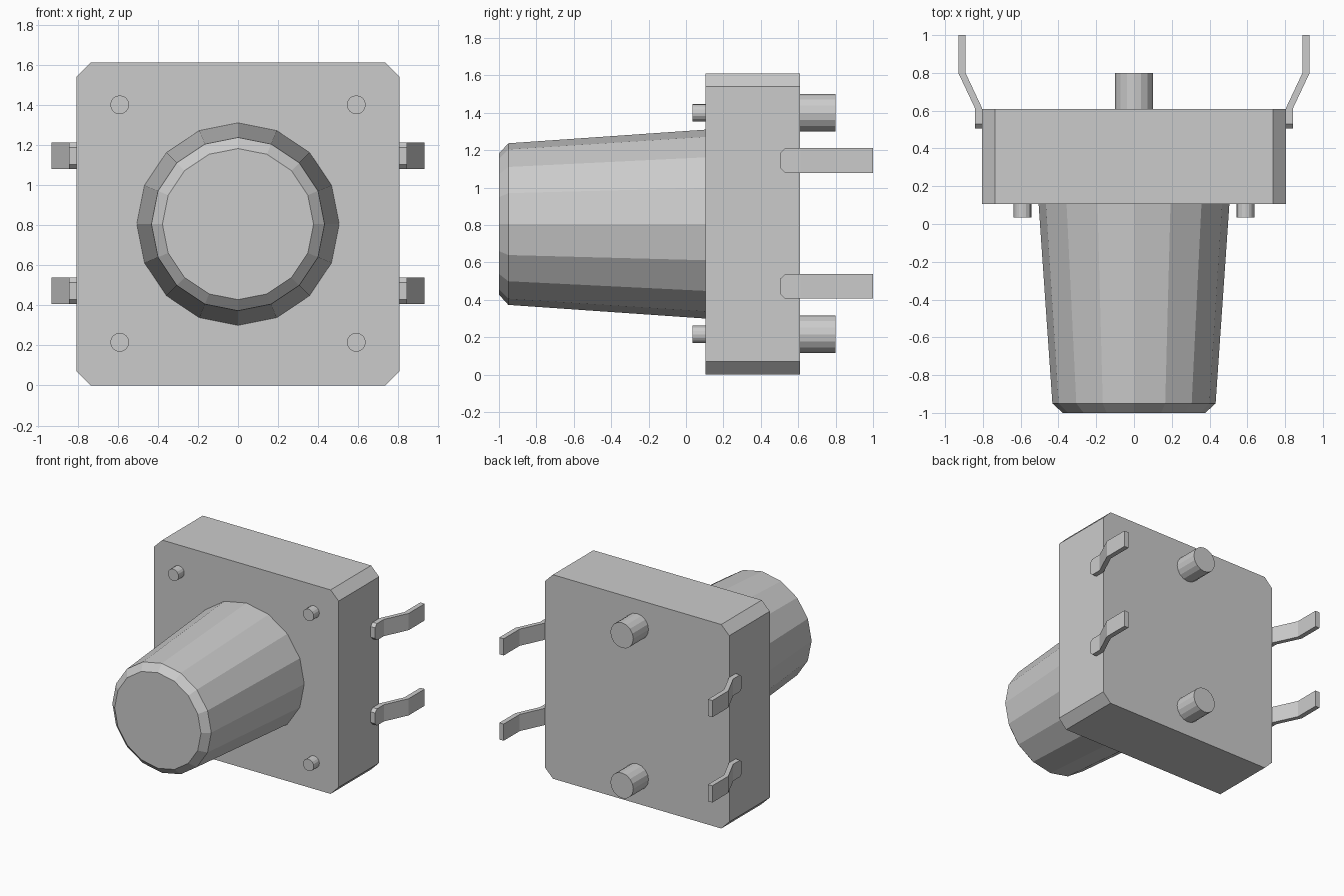
import bpy
from math import cos, sin, tau

if "Cube" in bpy.data.objects:
    bpy.data.objects.remove(bpy.data.objects["Cube"])

CZ = 0.805  # centre height of the switch


def make(name, rings):
    """Skin a list of equal-length point rings and cap both ends."""
    n = len(rings[0])
    verts = [p for ring in rings for p in ring]
    faces = [tuple(range(n)), tuple(range(len(verts) - n, len(verts)))]
    for r in range(len(rings) - 1):
        for i in range(n):
            a, b = r * n + i, r * n + (i + 1) % n
            faces.append((a, b, b + n, a + n))
    mesh = bpy.data.meshes.new(name)
    mesh.from_pydata(verts, [], faces)
    obj = bpy.data.objects.new(name, mesh)
    bpy.context.collection.objects.link(obj)
    bpy.context.view_layer.objects.active = obj
    # consistent outward normals
    bpy.ops.object.select_all(action='DESELECT')
    obj.select_set(True)
    bpy.ops.object.mode_set(mode='EDIT')
    bpy.ops.mesh.select_all(action='SELECT')
    bpy.ops.mesh.normals_make_consistent(inside=False)
    bpy.ops.object.mode_set(mode='OBJECT')
    return obj


def turned(name, x, z, profile, sides=16):
    """Round part along y from (y, radius) pairs."""
    return make(name, [[(x + r * cos(tau * i / sides), y, z + r * sin(tau * i / sides))
                        for i in range(sides)] for y, r in profile])


# Square housing with chamfered corners
h, c = 0.805, 0.735
outline = [(h, c), (c, h), (-c, h), (-h, c), (-h, -c), (-c, -h), (c, -h), (h, -c)]
make("housing", [[(x, y, CZ + z) for x, z in outline] for y in (0.105, 0.61)])

# Tapered push button with bevelled tip
turned("button", 0, CZ, [(0.105, 0.505), (-0.95, 0.432), (-1.0, 0.377)])

# Small front rivets and larger rear locating pegs
for level, z in (("lower", 0.215), ("upper", 1.4)):
    for side, x in (("left", -0.59), ("right", 0.59)):
        turned(f"rivet_{level}_{side}", x, z, [(0.035, 0.047), (0.105, 0.047)])
    turned(f"peg_{level}", 0, z, [(0.61, 0.1), (0.8, 0.1)])

# Bent terminal legs: stations of (y, inner x, outer x, half width)
stations = [(0.505, 0.805, 0.843, 0.042), (0.53, 0.805, 0.843, 0.066),
            (0.615, 0.805, 0.843, 0.066), (0.8, 0.892, 0.93, 0.066),
            (1.0, 0.892, 0.93, 0.066)]
for level, z in (("lower", 0.472), ("upper", 1.145)):
    for side, s in (("left", -1), ("right", 1)):
        make(f"leg_{level}_{side}",
             [[(s * a, y, z - w), (s * b, y, z - w), (s * b, y, z + w), (s * a, y, z + w)]
              for y, a, b, w in stations])
